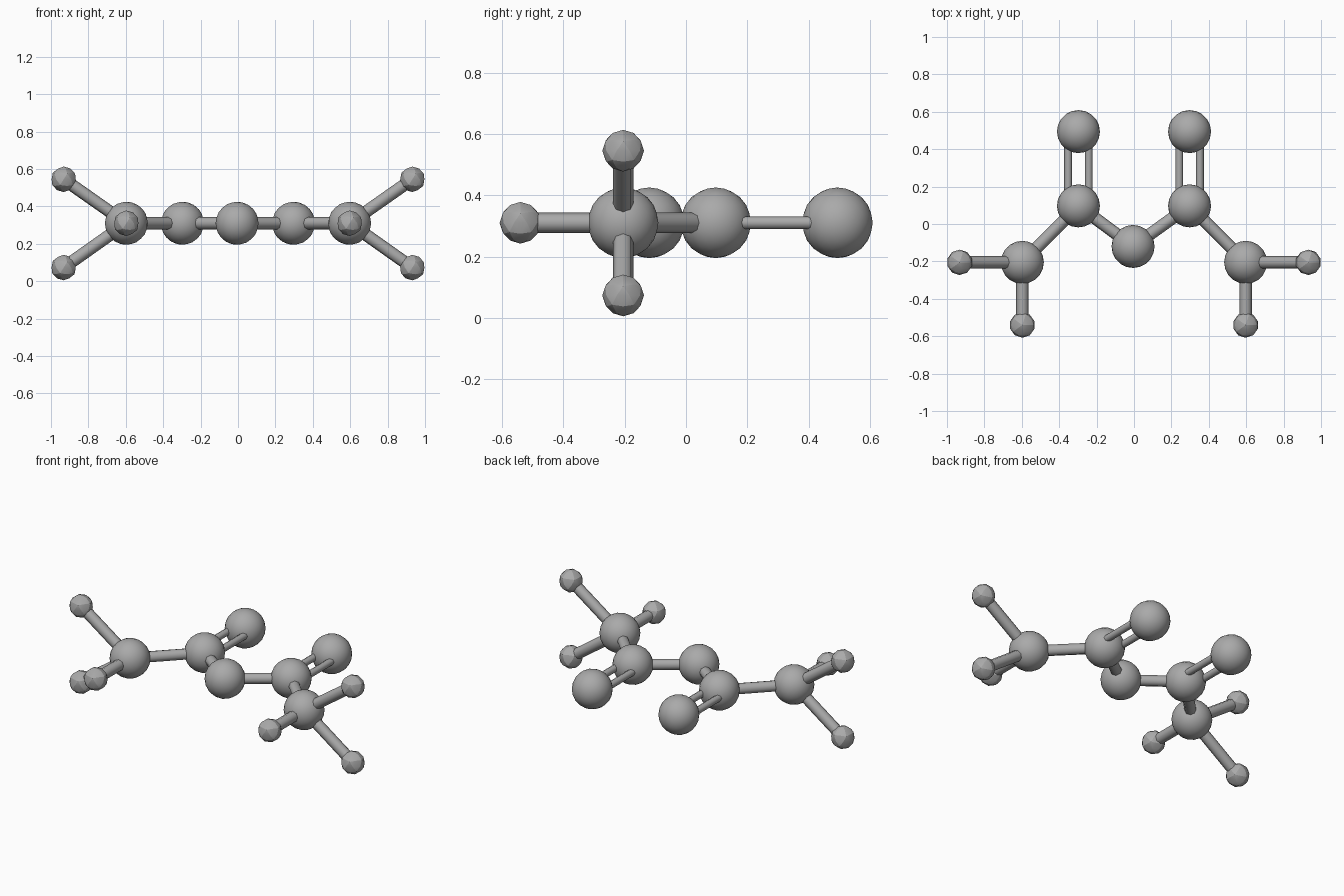
import bpy
import math
from mathutils import Vector

cube = bpy.data.objects.get("Cube")
if cube:
    bpy.data.objects.remove(cube, do_unlink=True)

grey = bpy.data.materials.new("mid_grey")
grey.use_nodes = True
colour = (0.4, 0.4, 0.4, 1)
grey.diffuse_color = colour
grey.node_tree.nodes["Principled BSDF"].inputs["Base Color"].default_value = colour

MID = 0.31       # height of the molecule's plane
BIG, SMALL = 0.115, 0.068
THICK, THIN = 0.033, 0.021


def finish(name, angle):
    ob = bpy.context.object
    ob.name = name
    ob.data.materials.append(grey)
    bpy.ops.object.shade_smooth_by_angle(angle=math.radians(angle))
    return ob


def atom(name, centre, radius, detail, angle=30):
    bpy.ops.mesh.primitive_ico_sphere_add(subdivisions=detail, radius=radius, location=centre)
    return finish(name, angle)


def bond(name, start, end, radius):
    axis = end - start
    bpy.ops.mesh.primitive_cylinder_add(vertices=8, radius=radius, depth=axis.length,
                                        location=(start + end) / 2)
    ob = finish(name, 50)
    ob.rotation_euler = axis.to_track_quat('Z', 'Y').to_euler()
    return ob


# Central bridge atom
bridge = Vector((-0.005, -0.12, MID))
atom("bridge_oxygen", bridge, BIG, 3)

# The two mirrored arms
for side, s in (("left", 1), ("right", -1)):
    carbonyl = Vector((s * 0.297, 0.097, MID))
    oxygen = Vector((s * 0.297, 0.494, MID))
    methyl = Vector((s * 0.597, -0.205, MID))
    atom(side + "_carbonyl_carbon", carbonyl, BIG, 3)
    atom(side + "_carbonyl_oxygen", oxygen, BIG, 3)
    atom(side + "_methyl_carbon", methyl, BIG, 3)
    bond(side + "_bridge_bond", bridge, carbonyl, THICK)
    bond(side + "_methyl_bond", carbonyl, methyl, THICK)

    # Paired rods of the double bond
    for label, offset in (("inner", -s * 0.055), ("outer", s * 0.055)):
        shift = Vector((offset, 0, 0))
        bond(f"{side}_double_bond_{label}", carbonyl + shift, oxygen + shift, THIN)

    # Three hydrogens on the end group
    hydrogens = {
        "upper": Vector((s * 0.932, -0.205, MID + 0.235)),
        "lower": Vector((s * 0.932, -0.205, MID - 0.237)),
        "front": Vector((s * 0.597, -0.54, MID)),
    }
    for label, centre in hydrogens.items():
        atom(f"{side}_{label}_hydrogen", centre, SMALL, 2, 19)
        bond(f"{side}_{label}_hydrogen_bond", methyl, centre, THICK)
